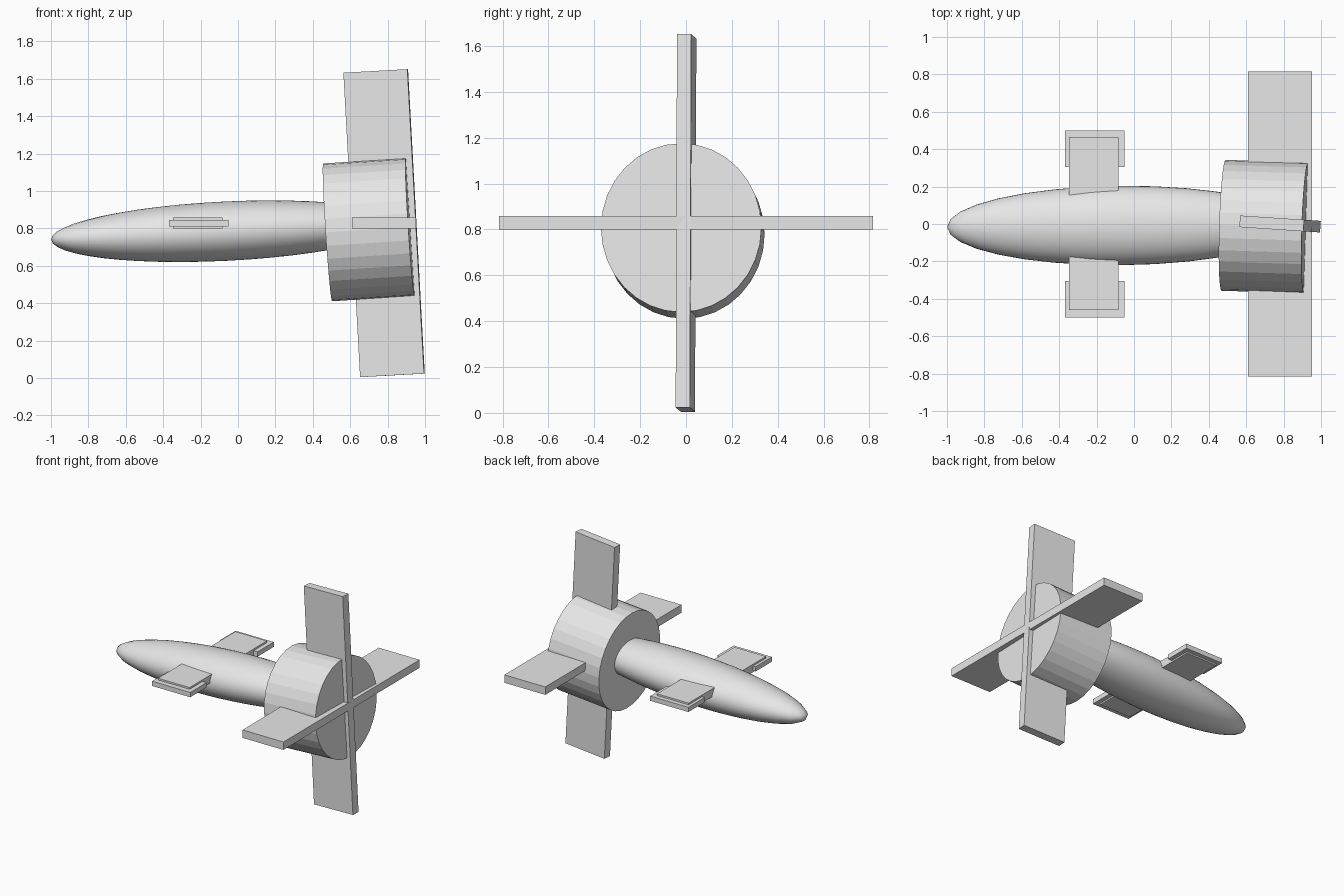
import bpy
from math import radians

cube = bpy.data.objects.get("Cube")
if cube:
    bpy.data.objects.remove(cube, do_unlink=True)

# One plain grey for every part
GREY = (0.8, 0.8, 0.8, 1)
grey = bpy.data.materials.new("light grey")
grey.use_nodes = True
grey.diffuse_color = GREY
grey.node_tree.nodes["Principled BSDF"].inputs["Base Color"].default_value = GREY


def finish(name, size, pitch=0, yaw=0):
    """Name, scale and colour the active object, then tilt it about y and z."""
    ob = bpy.context.object
    ob.name = name
    ob.scale = size
    bpy.ops.object.transform_apply(location=False, rotation=True, scale=True)
    ob.rotation_euler = (0, radians(pitch), radians(yaw))
    ob.data.materials.append(grey)
    return ob


def box(name, location, size, pitch=0, yaw=0):
    bpy.ops.mesh.primitive_cube_add(size=1, location=location)
    return finish(name, size, pitch, yaw)


# Long smooth fuselage, wider than tall
bpy.ops.mesh.primitive_uv_sphere_add(segments=32, ring_count=24, radius=1,
                                     location=(-0.07, -0.008, 0.785))
finish("fuselage", (0.93, 0.212, 0.1585), pitch=-2.8, yaw=0.5)
bpy.ops.object.shade_smooth()

# Faceted drum around the tail
bpy.ops.mesh.primitive_cylinder_add(vertices=32, radius=1, depth=1,
                                    location=(0.70, -0.014, 0.793),
                                    rotation=(0, radians(90), 0))
drum = bpy.context.object
bpy.ops.object.transform_apply(location=False, rotation=True, scale=False)
finish("tail_drum", (0.443, 0.35, 0.369), pitch=-3.7, yaw=-1.8)

# Crossed tail fins, the upright one leaning
box("horizontal_tail_fin", (0.78, 0, 0.829), (0.343, 1.63, 0.06))
box("vertical_tail_fin", (0.781, 0, 0.828), (0.343, 0.062, 1.63), pitch=-3.15, yaw=-3.8)

# Short wing through the body with a wider plate at each tip
box("wing", (-0.216, 0.003, 0.829), (0.265, 0.926, 0.06))
for side, y in (("left", 0.4025), ("right", -0.4025)):
    box(side + "_wing_tip_plate", (-0.21, y, 0.828), (0.32, 0.195, 0.036))
